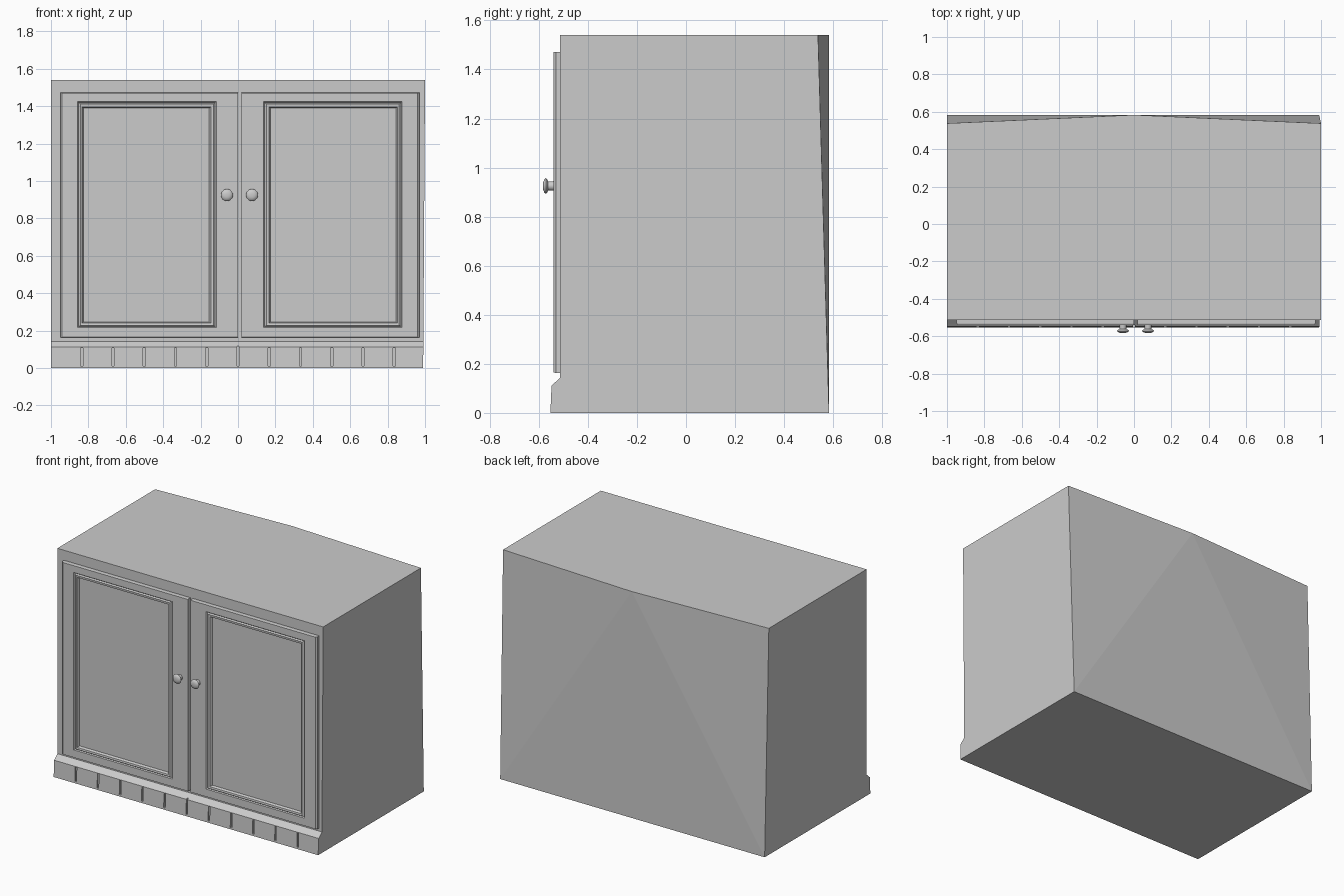
import bpy, bmesh, math

if "Cube" in bpy.data.objects:
    bpy.data.objects.remove(bpy.data.objects["Cube"])

def make(name, verts, faces):
    me = bpy.data.meshes.new(name)
    bm = bmesh.new()
    vs = [bm.verts.new(v) for v in verts]
    for f in faces:
        bm.faces.new([vs[i] for i in f])
    bmesh.ops.recalc_face_normals(bm, faces=bm.faces)
    bm.to_mesh(me)
    bm.free()
    ob = bpy.data.objects.new(name, me)
    bpy.context.collection.objects.link(ob)
    return ob

# Cabinet body: side profile with plinth, back bowed outward at the top
H = 1.54
profile = [(0.583, 0), (-0.553, 0), (-0.548, 0.112), (-0.533, 0.125),
           (-0.513, 0.143), (-0.513, H), (0.538, H)]
n = len(profile)
verts = [(-1, y, z) for y, z in profile]
verts += [(0.99 + 0.01 * z / H, y, z) for y, z in profile]
verts.append((0, 0.583, H))
c = 2 * n
faces = [tuple(range(n)), tuple(range(n, c))]
faces += [(i, i + 1, n + i + 1, n + i) for i in range(5)]
faces += [(5, 6, c, n + 6, n + 5), (6, 0, c), (0, n, c), (n, n + 6, c)]
body = make("cabinet_body", verts, faces)

# Vertical grooves cut in the plinth, the middle one running through the moulding
cut = bmesh.new()
for i in range(-5, 6):
    w, top = (0.010, 0.16) if i == 0 else (0.012, 0.108)
    x, low = i * 0.167, 0.012
    ret = bmesh.ops.create_cube(cut, size=1)
    for v in ret["verts"]:
        v.co = (x + v.co.x * w, -0.565 + v.co.y * 0.05,
                (low + top) / 2 + v.co.z * (top - low))
me = bpy.data.meshes.new("groove_cutter")
cut.to_mesh(me)
cut.free()
cutter = bpy.data.objects.new("groove_cutter", me)
cutter.hide_render = True
bpy.context.collection.objects.link(cutter)
mod = body.modifiers.new("grooves", 'BOOLEAN')
mod.operation, mod.solver, mod.object = 'DIFFERENCE', 'EXACT', cutter
bpy.context.view_layer.objects.active = body
bpy.ops.object.modifier_apply(modifier=mod.name)
bpy.data.objects.remove(cutter)

# Doors: nested rectangles forming edge, frame, bead moulding and sunken panel
# each ring: outer x, inner x, bottom z, top z, y (distances from the centre gap)
rings = [(0.960, 0.010, 0.163, 1.472, -0.505), (0.960, 0.010, 0.163, 1.472, -0.530),
         (0.950, 0.010, 0.165, 1.470, -0.540), (0.868, 0.126, 0.217, 1.424, -0.540),
         (0.862, 0.132, 0.222, 1.418, -0.533), (0.852, 0.142, 0.228, 1.411, -0.541),
         (0.843, 0.155, 0.240, 1.396, -0.539), (0.836, 0.164, 0.246, 1.389, -0.522)]

def door(name, s):
    verts = []
    for xo, xi, z0, z1, y in rings:
        verts += [(0.01 + s * x, y, z) for x, z in
                  ((xo, z0), (xi, z0), (xi, z1), (xo, z1))]
    faces = [(0, 1, 2, 3)]
    for r in range(len(rings) - 1):
        for k in range(4):
            a, b = 4 * r + k, 4 * r + (k + 1) % 4
            faces.append((a, b, b + 4, a + 4))
    e = 4 * (len(rings) - 1)
    faces.append((e, e + 1, e + 2, e + 3))
    make(name, verts, faces)

# Turned knobs: (radius, y) profile revolved round the y axis
knob_profile = [(0.020, -0.530), (0.018, -0.562), (0.028, -0.566), (0.032, -0.571),
                (0.028, -0.577), (0.016, -0.582), (0.006, -0.583)]

def knob(name, x, z=0.925, sides=24):
    verts, faces = [], []
    for r, y in knob_profile:
        for k in range(sides):
            a = 2 * math.pi * k / sides
            verts.append((x + r * math.cos(a), y, z + r * math.sin(a)))
    for i in range(len(knob_profile) - 1):
        for k in range(sides):
            a, b = i * sides + k, i * sides + (k + 1) % sides
            faces.append((a, b, b + sides, a + sides))
    faces += [tuple(range(sides)), tuple(range(len(verts) - sides, len(verts)))]
    ob = make(name, verts, faces)
    bpy.ops.object.select_all(action='DESELECT')
    ob.select_set(True)
    bpy.context.view_layer.objects.active = ob
    bpy.ops.object.shade_smooth_by_angle(angle=math.radians(40))

for side, s in (("left", -1), ("right", 1)):
    door(side + "_door", s)
    knob(side + "_knob", 0.008 + s * 0.067)
